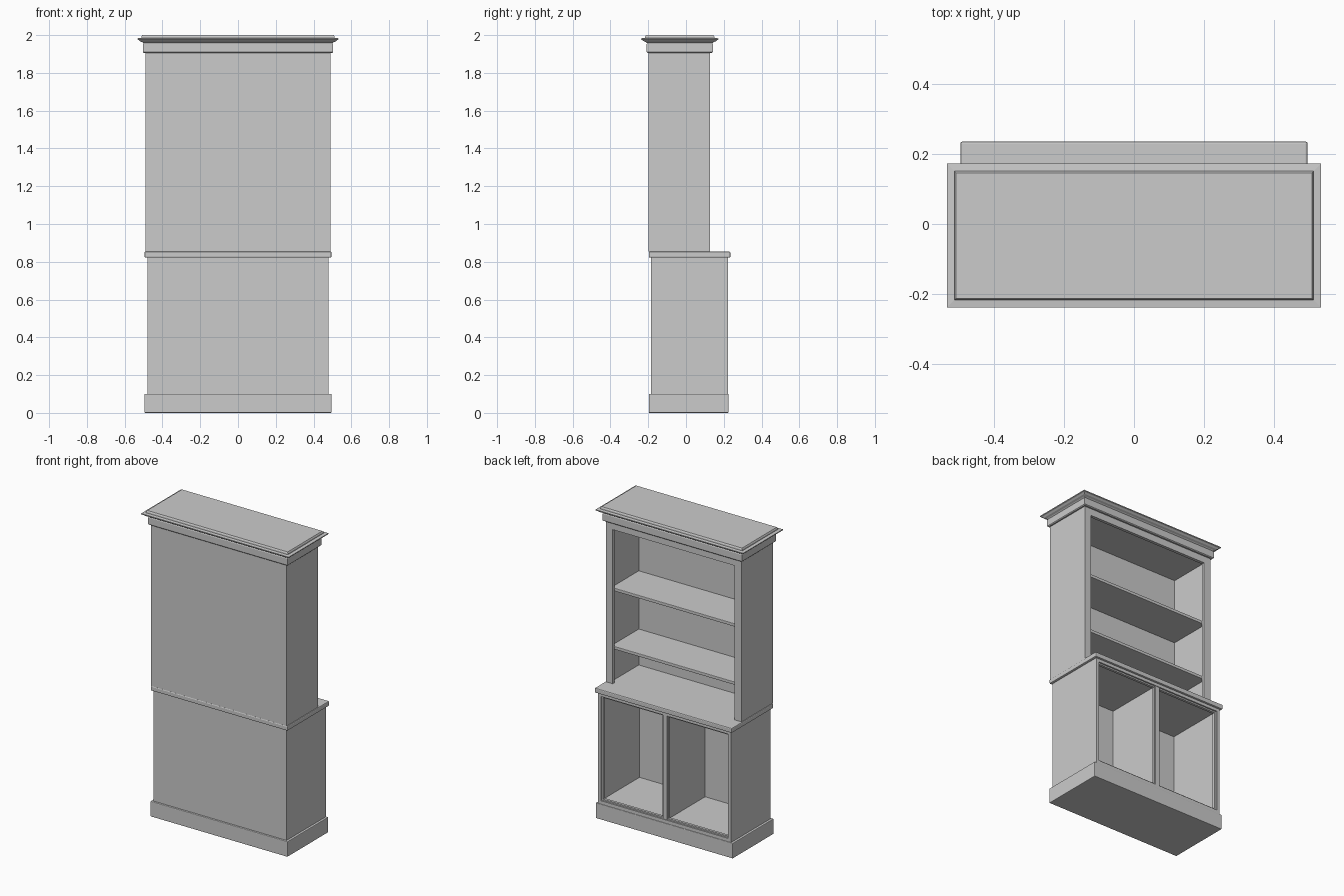
import bpy, bmesh

if "Cube" in bpy.data.objects:
    bpy.data.objects.remove(bpy.data.objects["Cube"])


def finish(name, bm, bevel=0.0):
    bmesh.ops.recalc_face_normals(bm, faces=bm.faces)
    mesh = bpy.data.meshes.new(name)
    bm.to_mesh(mesh)
    bm.free()
    ob = bpy.data.objects.new(name, mesh)
    bpy.context.collection.objects.link(ob)
    if bevel:
        m = ob.modifiers.new("soft_edge", "BEVEL")
        m.width, m.segments = bevel, 2
    return ob


def box(name, x, y, z, bevel=0.0):
    """Box from (min, max) ranges."""
    bm = bmesh.new()
    bmesh.ops.create_cube(bm, size=1)
    for v in bm.verts:
        v.co = [(r[0] + r[1]) / 2 + c * (r[1] - r[0]) for r, c in zip((x, y, z), v.co)]
    return finish(name, bm, bevel)


def pair(name, x, y, z, bevel=0.0):
    """Box on the right and its mirror on the left."""
    box(name + "_right", x, y, z, bevel)
    box(name + "_left", (-x[1], -x[0]), y, z, bevel)


def molding(name, hx, hy, cy, profile):
    """Stack of rectangular rings (offset, height), capped both ends."""
    bm = bmesh.new()
    rings = []
    for d, z in profile:
        rings.append([bm.verts.new((sx * (hx + d), cy + sy * (hy + d), z))
                      for sx, sy in ((-1, -1), (1, -1), (1, 1), (-1, 1))])
    for a, b in zip(rings, rings[1:]):
        for i in range(4):
            j = (i + 1) % 4
            bm.faces.new((a[i], a[j], b[j], b[i]))
    bm.faces.new(rings[0])
    bm.faces.new(rings[-1])
    return finish(name, bm)


# Plinth and counter
box("plinth", (-.495, .495), (-.197, .225), (0, .10), .004)
box("counter", (-.495, .495), (-.197, .235), (.822, .854), .006)

# Lower cabinet carcass
pair("lower_side", (.46, .48), (-.185, .222), (.10, .822))
box("lower_back", (-.46, .46), (-.185, -.177), (.10, .822))
box("lower_floor", (-.46, .46), (-.177, .222), (.10, .122))
box("lower_top_rail", (-.46, .46), (-.177, .222), (.802, .822))
box("divider", (-.014, .014), (-.177, .218), (.122, .802))

# Recessed bead around the lower openings
pair("bead_outer", (.45, .46), (.195, .212), (.122, .802))
pair("bead_inner", (.014, .022), (.195, .210), (.122, .802))
for nm, z in (("bead_bottom", (.122, .131)), ("bead_top", (.793, .802))):
    pair(nm, (.022, .45), (.195, .212), z)

# Upper bookcase carcass
pair("upper_side", (.465, .49), (-.198, .107), (.854, 1.91))
box("upper_back", (-.465, .465), (-.198, -.177), (.854, 1.91))
box("upper_ceiling", (-.465, .465), (-.177, .107), (1.88, 1.91))

# Upper face frame
pair("upper_stile", (.44, .49), (.107, .127), (.854, 1.91))
box("upper_rail", (-.44, .44), (.107, .127), (1.86, 1.91))

# Shelves
for i, z in enumerate((1.09, 1.47)):
    box(f"shelf_{i + 1}", (-.465, .465), (-.177, .107), (z - .02, z), .003)

# Frieze and crown molding
molding("cornice", .49, .162, -.033, [
    (.008, 1.905), (.013, 1.910), (.013, 1.952), (.010, 1.957), (.016, 1.962),
    (.028, 1.967), (.036, 1.974), (.043, 1.977), (.043, 1.983), (.022, 1.985),
    (.021, 1.993), (.017, 2.0)])
